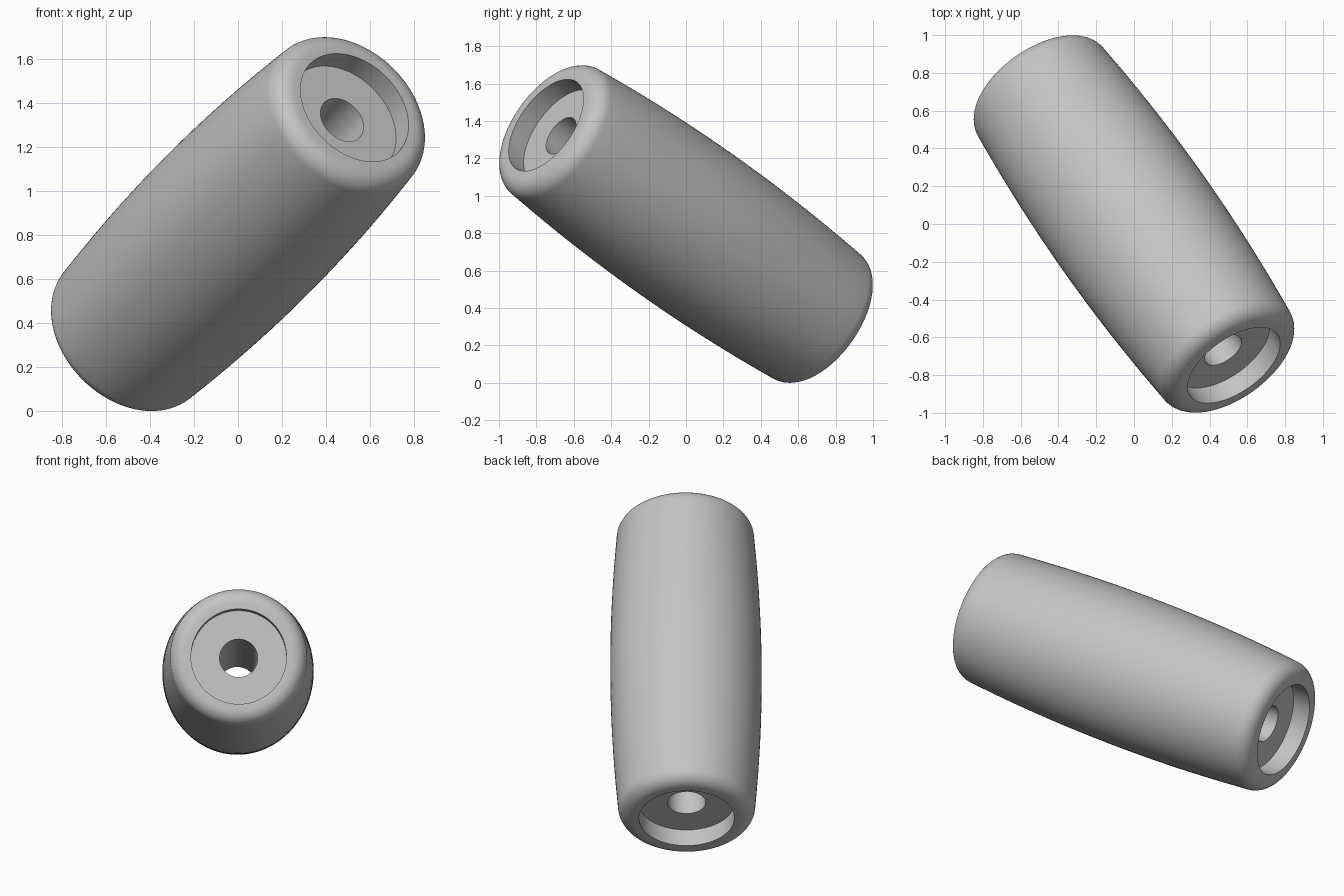
import bpy, bmesh
from math import sin, cos, pi, radians
from mathutils import Vector

cube = bpy.data.objects.get("Cube")
if cube:
    bpy.data.objects.remove(cube, do_unlink=True)

# Dimensions
HALF, MID_R, END_R = 1.058, 0.449, 0.407
FILLET, BORE_R, BORE_DEPTH, HOLE_R = 0.09, 0.283, 0.113, 0.113
AXIS = Vector((0.5, -(0.5 ** 0.5), 0.5))
SEGMENTS = 96

grey = bpy.data.materials.new("light grey")
grey.use_nodes = True
colour = (0.55, 0.55, 0.55, 1)
grey.diffuse_color = colour
grey.node_tree.nodes["Principled BSDF"].inputs["Base Color"].default_value = colour

# Half profile (radius, height): bulging side, rounded rim, counterbore, through hole
shoulder = HALF - FILLET
bow = 12
half = []
for i in range(bow):
    t = i / bow
    half.append((MID_R - (MID_R - END_R) * t * t, shoulder * t))
for i in range(11):
    a = radians(5) + (pi / 2 - radians(5)) * i / 10
    half.append((END_R - FILLET + FILLET * cos(a), shoulder + FILLET * sin(a)))
floor = HALF - BORE_DEPTH
half += [(BORE_R, HALF), (BORE_R, floor), (HOLE_R, floor)]
profile = half + [(r, -z) for r, z in reversed(half[1:])]

# Revolve the closed profile around the handle axis
bm = bmesh.new()
verts = [bm.verts.new((r, 0, z)) for r, z in profile]
edges = [bm.edges.new((v, verts[(i + 1) % len(verts)])) for i, v in enumerate(verts)]
bmesh.ops.spin(bm, geom=verts + edges, cent=(0, 0, 0), axis=(0, 0, 1),
               angle=2 * pi, steps=SEGMENTS, use_merge=False)
bmesh.ops.remove_doubles(bm, verts=bm.verts, dist=1e-4)
bmesh.ops.recalc_face_normals(bm, faces=bm.faces)

# Tilt the handle and rest it on the ground
bmesh.ops.rotate(bm, verts=bm.verts, cent=(0, 0, 0),
                 matrix=AXIS.to_track_quat('Z', 'Y').to_matrix())
low = min(v.co.z for v in bm.verts)
bmesh.ops.translate(bm, verts=bm.verts, vec=(0, 0, -low))

mesh = bpy.data.meshes.new("barrel_handle")
bm.to_mesh(mesh)
bm.free()
mesh.materials.append(grey)
handle = bpy.data.objects.new("barrel_handle", mesh)
bpy.context.collection.objects.link(handle)

bpy.ops.object.select_all(action='DESELECT')
handle.select_set(True)
bpy.context.view_layer.objects.active = handle
bpy.ops.object.shade_smooth_by_angle(angle=radians(30))
